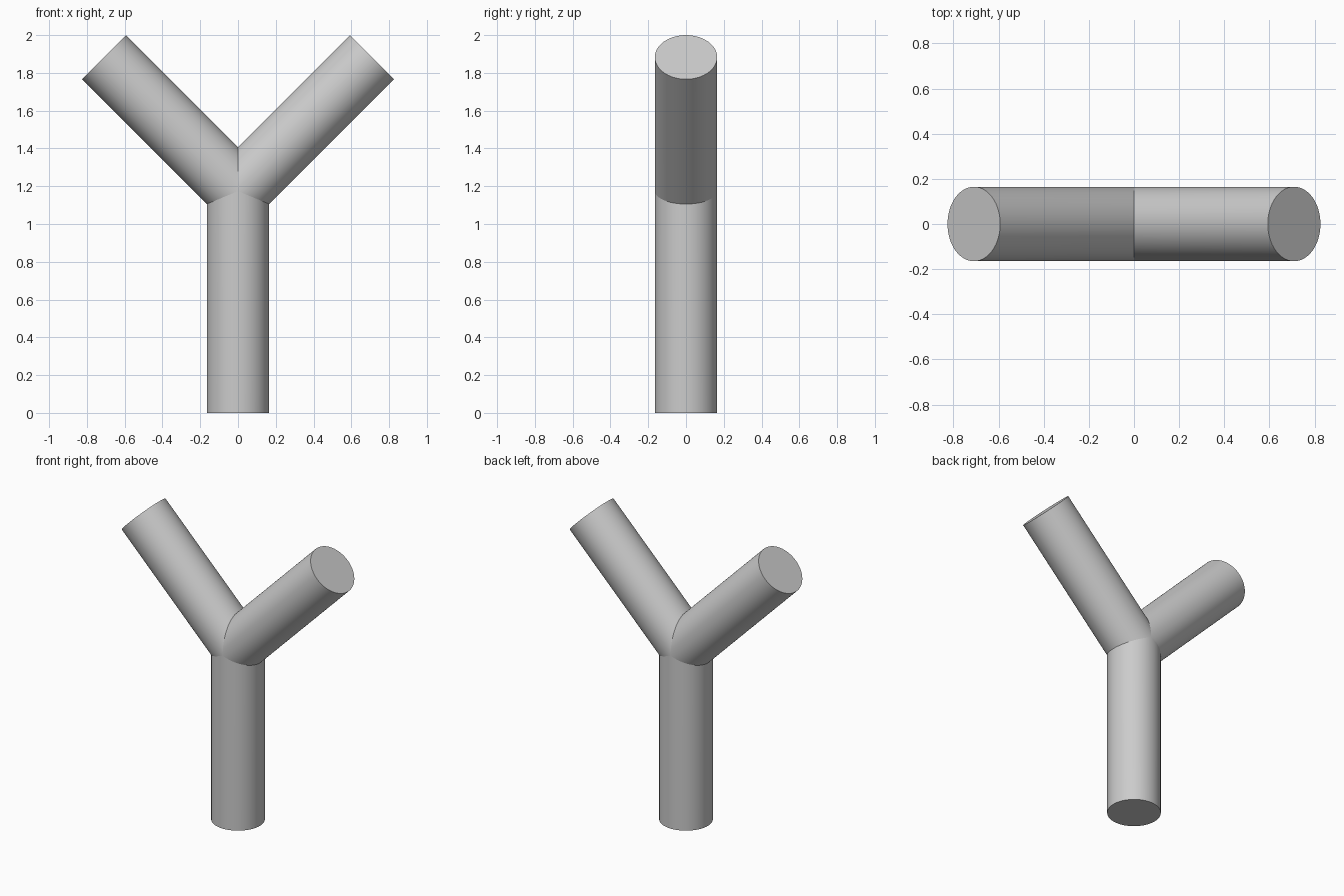
import bpy, bmesh
from math import radians
from mathutils import Vector, Matrix

cube = bpy.data.objects.get("Cube")
if cube:
    bpy.data.objects.remove(cube)

RADIUS, JOINT_Z, BRANCH_LENGTH = 0.165, 1.174, 1.003
JOINT = Vector((0, 0, JOINT_Z))

grey = bpy.data.materials.new("plain_grey")
grey.use_nodes = True
colour = (0.6, 0.6, 0.6, 1)
grey.diffuse_color = colour
grey.node_tree.nodes["Principled BSDF"].inputs["Base Color"].default_value = colour

# Each limb leaves the joint at a tilt about y, with its own length
limbs = {
    "trunk": (180, JOINT_Z),
    "left_branch": (45, BRANCH_LENGTH),
    "right_branch": (-45, BRANCH_LENGTH),
}


def direction(tilt):
    return Matrix.Rotation(radians(tilt), 3, 'Y') @ Vector((0, 0, 1))


def build_limb(name, tilt, length):
    # Round bar running past the joint, capped at the far end
    back = 3 * RADIUS
    bm = bmesh.new()
    turn = Matrix.Translation(JOINT) @ Matrix.Rotation(radians(tilt), 4, 'Y')
    shift = Matrix.Translation((0, 0, (length - back) / 2))
    bmesh.ops.create_cone(bm, cap_ends=True, segments=64, radius1=RADIUS,
                          radius2=RADIUS, depth=length + back,
                          matrix=turn @ shift)
    # Mitre against the other two limbs
    for other, (other_tilt, _) in limbs.items():
        if other != name:
            normal = (direction(tilt) - direction(other_tilt)).normalized()
            bmesh.ops.bisect_plane(bm, geom=bm.verts[:] + bm.edges[:] + bm.faces[:],
                                   dist=1e-5, plane_co=JOINT, plane_no=normal,
                                   clear_inner=True)
    mesh = bpy.data.meshes.new(name)
    bm.to_mesh(mesh)
    bm.free()
    mesh.materials.append(grey)
    limb = bpy.data.objects.new(name, mesh)
    bpy.context.collection.objects.link(limb)
    return limb


for name, (tilt, length) in limbs.items():
    limb = build_limb(name, tilt, length)
    bpy.ops.object.select_all(action='DESELECT')
    limb.select_set(True)
    bpy.context.view_layer.objects.active = limb
    bpy.ops.object.shade_smooth_by_angle(angle=radians(30))
